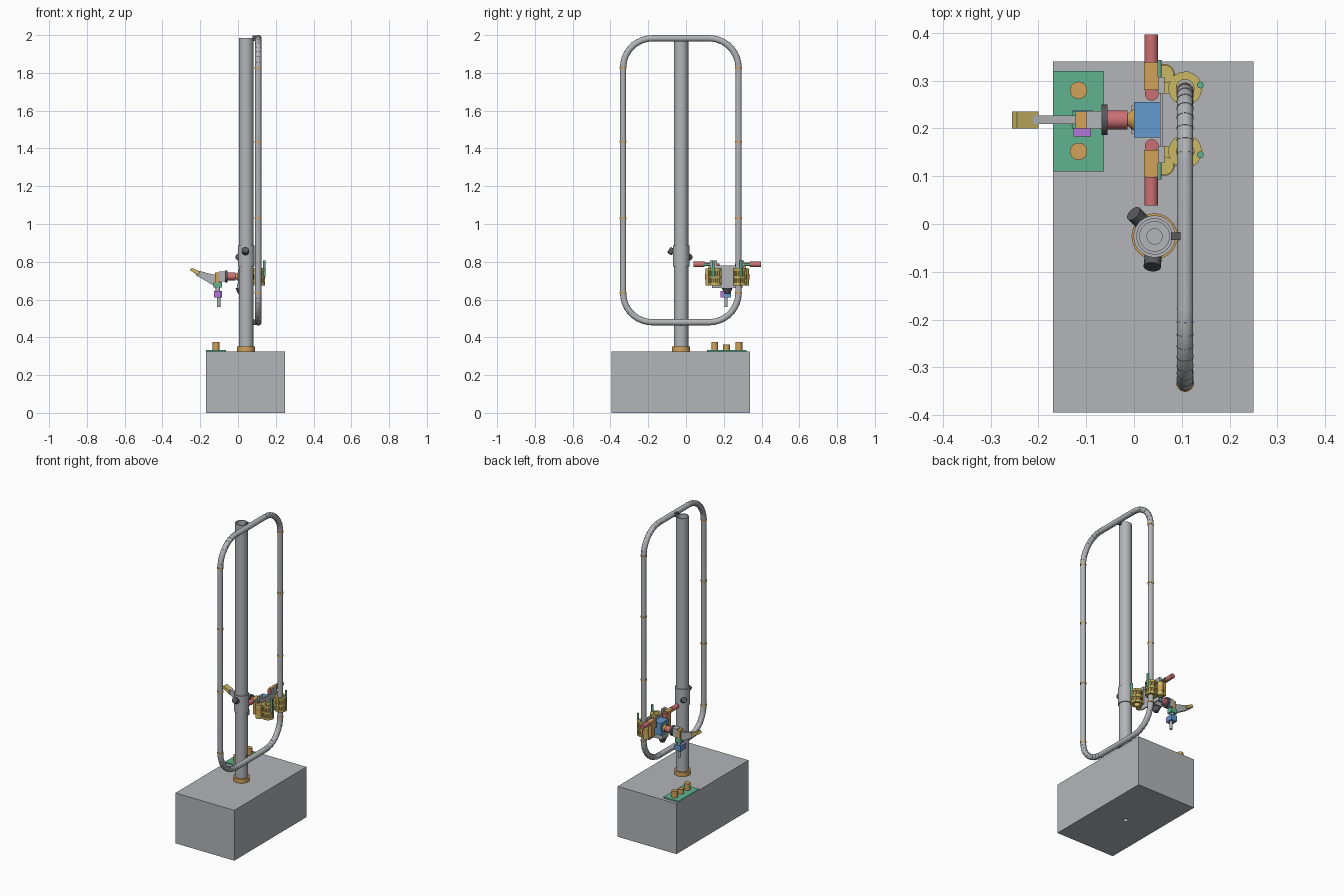
import bpy, bmesh
from math import pi, sin, cos
from mathutils import Vector, Matrix

cube = bpy.data.objects.get("Cube")
if cube:
    bpy.data.objects.remove(cube, do_unlink=True)


def material(name, *rgb):
    m = bpy.data.materials.new(name)
    m.use_nodes = True
    m.diffuse_color = (*rgb, 1)
    m.node_tree.nodes["Principled BSDF"].inputs["Base Color"].default_value = (*rgb, 1)
    return m


GREY = material("grey", 0.45, 0.46, 0.48)
DARK = material("dark_grey", 0.1, 0.1, 0.11)
ORANGE = material("orange", 0.65, 0.36, 0.1)
YELLOW = material("yellow", 0.6, 0.48, 0.13)
RED = material("red", 0.6, 0.16, 0.17)
BLUE = material("blue", 0.12, 0.32, 0.62)
GREEN = material("green", 0.12, 0.45, 0.28)
PURPLE = material("purple", 0.46, 0.18, 0.7)


def finish(name, bm, mat):
    bmesh.ops.recalc_face_normals(bm, faces=bm.faces)
    me = bpy.data.meshes.new(name)
    bm.to_mesh(me)
    bm.free()
    me.materials.append(mat)
    ob = bpy.data.objects.new(name, me)
    bpy.context.collection.objects.link(ob)
    return ob


def box(name, mat, xs, ys, zs):
    bm = bmesh.new()
    size = [b - a for a, b in (xs, ys, zs)]
    mid = [(a + b) / 2 for a, b in (xs, ys, zs)]
    bmesh.ops.create_cube(bm, size=1, matrix=Matrix.Translation(mid) @ Matrix.Diagonal((*size, 1)))
    return finish(name, bm, mat)


def rod(name, mat, start, end, r, r2=None, sides=32):
    a, b = Vector(start), Vector(end)
    bm = bmesh.new()
    turn = (b - a).to_track_quat('Z', 'Y').to_matrix().to_4x4()
    bmesh.ops.create_cone(bm, cap_ends=True, segments=sides, radius1=r,
                          radius2=r if r2 is None else r2, depth=(b - a).length,
                          matrix=Matrix.Translation((a + b) / 2) @ turn)
    return finish(name, bm, mat)


def pipe(name, mat, x, y, z0, z1, outer, inner, sides=40):
    # Hollow upright tube made by sweeping a rectangular section
    bm = bmesh.new()
    rings = []
    for i in range(sides):
        c, s = cos(2 * pi * i / sides), sin(2 * pi * i / sides)
        rings.append([bm.verts.new((x + r * c, y + r * s, z))
                      for r, z in ((outer, z0), (outer, z1), (inner, z1), (inner, z0))])
    for i in range(sides):
        p, q = rings[i], rings[(i + 1) % sides]
        for k in range(4):
            n = (k + 1) % 4
            bm.faces.new((p[k], q[k], q[n], p[n]))
    return finish(name, bm, mat)


def prism(name, mat, profile, y0, y1):
    # Side profile in x and z, extruded along y
    bm = bmesh.new()
    face = bm.faces.new([bm.verts.new((x, y0, z)) for x, z in profile])
    new = bmesh.ops.extrude_face_region(bm, geom=[face])["geom"]
    bmesh.ops.translate(bm, vec=(0, y1 - y0, 0),
                        verts=[v for v in new if isinstance(v, bmesh.types.BMVert)])
    return finish(name, bm, mat)


# Base block with a small socket underneath
PX, PY = 0.043, -0.026
base = box("base_block", GREY, (-0.17, 0.25), (-0.395, 0.34), (0, 0.325))
hole = rod("socket_cutter", DARK, (PX, PY, -0.02), (PX, PY, 0.02), 0.014)
hole.hide_render = True
hole.hide_set(True)
cut = base.modifiers.new("socket", 'BOOLEAN')
cut.object = hole

# Upright column
pipe("column", GREY, PX, PY, 0.325, 1.985, 0.038, 0.031)
pipe("column_plug", GREY, PX, PY, 1.9, 1.95, 0.0312, 0.016)
pipe("column_foot", ORANGE, PX, PY, 0.325, 0.352, 0.048, 0.0375)
pipe("column_sleeve", GREY, PX, PY, 0.775, 0.885, 0.044, 0.0375)
rod("front_knob_stem", GREY, (PX, -0.06, 0.845), (PX - 0.003, -0.08, 0.857), 0.009)
rod("front_knob", DARK, (PX - 0.003, -0.068, 0.85), (PX - 0.005, -0.09, 0.863), 0.018)
rod("side_knob", DARK, (0.016, 0.005, 0.815), (-0.001, 0.022, 0.83), 0.017)

# Closed rounded tube loop beside the column
LX, R, TR, STEPS = 0.107, 0.155, 0.017, 9
Y0, Y1, Z0, Z1 = -0.333, 0.278, 0.48, 1.983
path = []
for cy, cz, start in ((Y1 - R, Z1 - R, 0), (Y0 + R, Z1 - R, 1), (Y0 + R, Z0 + R, 2), (Y1 - R, Z0 + R, 3)):
    for i in range(STEPS + 1):
        a = (start + i / STEPS) * pi / 2
        p = Vector((LX, cy + R * cos(a), cz + R * sin(a)))
        path.append(p)
        d = Vector((0, -sin(a), cos(a))) * 0.0012
        rod("bend_seam", GREY, p - d, p + d, TR + 0.0008, sides=24)
curve = bpy.data.curves.new("tube_loop", 'CURVE')
curve.dimensions = '3D'
curve.bevel_depth = TR
curve.bevel_resolution = 5
spline = curve.splines.new('POLY')
spline.points.add(len(path) - 1)
for pt, p in zip(spline.points, path):
    pt.co = (*p, 1)
spline.use_cyclic_u = True
curve.materials.append(GREY)
bpy.context.collection.objects.link(bpy.data.objects.new("tube_loop", curve))
for y in (Y0, Y1):
    for z in (0.635, 1.03, 1.435, 1.828):
        rod("tube_joint", ORANGE, (LX, y, z - 0.004), (LX, y, z + 0.004), TR + 0.0015)
for z in (Z0, Z1):
    box("loop_bracket", DARK, (0.077, 0.099), (PY - 0.008, PY + 0.008), (z - 0.014, z + 0.014))

# Button plate on the base
box("button_plate", GREEN, (-0.17, -0.063), (0.11, 0.32), (0.325, 0.333))
for y, z in ((0.152, 0.375), (0.215, 0.363), (0.28, 0.375)):
    rod("button_peg", ORANGE, (-0.116, y, 0.333), (-0.116, y, z), 0.018)

# Carriage centre
CY = 0.218
box("carriage_plate", GREY, (0.054, 0.061), (CY - 0.08, CY + 0.08), (0.66, 0.78))
box("carriage_housing", BLUE, (0, 0.054), (CY - 0.037, CY + 0.037), (0.685, 0.765))
rod("carriage_hub", ORANGE, (-0.014, CY, 0.722), (0, CY, 0.722), 0.012, 0.023)
rod("carriage_nose", DARK, (0.015, CY, 0.66), (0.015, CY, 0.63), 0.028, 0.014)
box("carriage_nose_mount", GREY, (-0.005, 0.054), (CY - 0.03, CY + 0.03), (0.658, 0.685))

# Mirrored roller clamps, drive rods and pulleys
for s in (-1, 1):
    def at(d):
        return CY + s * d

    def span(a, b):
        return tuple(sorted((at(a), at(b))))

    gy = at(0.066)
    pipe("clamp_core", ORANGE, LX, gy, 0.685, 0.755, 0.028, 0.0185)
    for z in (0.675, 0.712, 0.752):
        pipe("clamp_band", YELLOW, LX, gy, z, z + 0.014, 0.035, 0.0185)
    for k in range(5):
        a = (k - 2) * pi / 4.5
        x, y = LX + 0.03 * cos(a), gy + 0.03 * sin(a)
        rod("clamp_roller", YELLOW, (x, y, 0.675), (x, y, 0.765), 0.006, sides=12)
    rod("clamp_pin", GREEN, (0.139, at(0.073), 0.72), (0.139, at(0.073), 0.808), 0.007, sides=16)
    rod("guide_pulley", YELLOW, (0.064, at(0.096), 0.675), (0.064, at(0.096), 0.765), 0.019)
    rod("pulley_collar", ORANGE, (0.064, at(0.096), 0.705), (0.064, at(0.096), 0.735), 0.021)
    box("clamp_arm", YELLOW, (0.06, 0.09), span(0.055, 0.095), (0.69, 0.75))
    box("drive_bracket", ORANGE, (0.021, 0.05), span(0.063, 0.12), (0.778, 0.795))
    box("bracket_leg", ORANGE, (0.024, 0.056), span(0.063, 0.1), (0.69, 0.778))
    rod("drive_shaft", GREEN, (0.052, at(0.06), 0.786), (0.052, at(0.125), 0.786), 0.006, sides=16)
    rod("drive_motor", RED, (0.036, at(0.12), 0.786), (0.036, at(0.179), 0.786), 0.0145)
    rod("drive_cap", RED, (0.037, at(0.055), 0.74), (0.037, at(0.055), 0.79), 0.0145)
    box("shaft_block", GREY, (0.05, 0.064), span(0.055, 0.09), (0.765, 0.808))

# Wrist and pointing arm
rod("wrist_motor", RED, (-0.056, CY, 0.722), (-0.014, CY, 0.722), 0.02)
rod("wrist_disc", DARK, (-0.068, CY, 0.722), (-0.055, CY, 0.722), 0.032)
box("wrist_block", GREY, (-0.1, -0.068), (CY - 0.019, CY + 0.019), (0.695, 0.748))
box("wrist_clamp", ORANGE, (-0.122, -0.1), (CY - 0.018, CY + 0.018), (0.688, 0.742))
prism("pointing_arm", GREY, ((-0.23, 0.758), (-0.222, 0.728), (-0.13, 0.675), (-0.088, 0.69),
                             (-0.075, 0.735), (-0.13, 0.732)), CY - 0.009, CY + 0.009)
prism("arm_tip", YELLOW, ((-0.255, 0.755), (-0.245, 0.768), (-0.2, 0.748), (-0.207, 0.727)),
      CY - 0.018, CY + 0.018)

# Tool hanging under the wrist
box("tool_mount", GREEN, (-0.13, -0.086), (CY - 0.018, CY + 0.018), (0.663, 0.69))
rod("tool_neck", GREY, (-0.106, CY, 0.64), (-0.106, CY, 0.668), 0.012)
box("tool_body", BLUE, (-0.128, -0.086), (CY - 0.018, CY + 0.02), (0.61, 0.646))
box("tool_cover", PURPLE, (-0.127, -0.09), (CY - 0.035, CY - 0.018), (0.612, 0.645))
rod("tool_pin", GREY, (-0.102, CY - 0.006, 0.56), (-0.102, CY - 0.006, 0.612), 0.009)

# Smooth round parts, keep edges crisp
bpy.ops.object.select_all(action='DESELECT')
for ob in bpy.context.collection.objects:
    if ob.type == 'MESH' and ob is not hole:
        ob.select_set(True)
        bpy.context.view_layer.objects.active = ob
bpy.ops.object.shade_smooth_by_angle()
